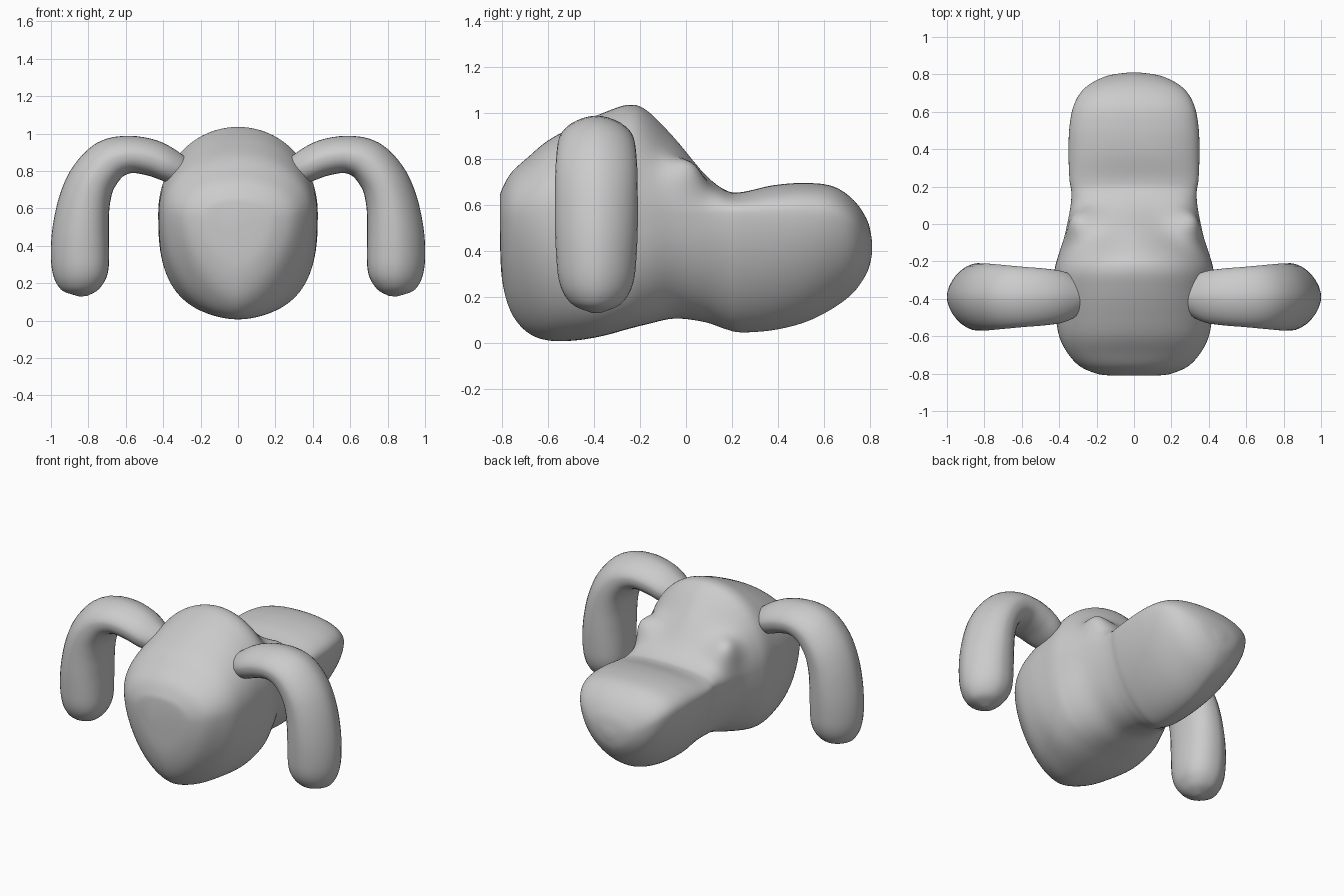
import bpy, bmesh, math
from mathutils import Vector

if "Cube" in bpy.data.objects:
    bpy.data.objects.remove(bpy.data.objects["Cube"])


def smooth_rows(rows, steps):
    """Catmull-Rom interpolation of tuples of numbers."""
    out = []
    for i in range(len(rows) - 1):
        a, b = rows[max(i - 1, 0)], rows[i]
        c, d = rows[i + 1], rows[min(i + 2, len(rows) - 1)]
        for s in range(steps):
            t = s / steps
            out.append([0.5 * (2 * q + (r - p) * t + (2 * p - 5 * q + 4 * r - u) * t * t
                               + (3 * q - p - 3 * r + u) * t ** 3)
                        for p, q, r, u in zip(a, b, c, d)])
    out.append(list(rows[-1]))
    return out


def spow(v, n):
    return math.copysign(abs(v) ** (2 / n), v)


def loft(name, rings):
    bm = bmesh.new()
    loops = [[bm.verts.new(p) for p in ring] for ring in rings]
    n = len(loops[0])
    for a, b in zip(loops, loops[1:]):
        for k in range(n):
            bm.faces.new((a[k], a[(k + 1) % n], b[(k + 1) % n], b[k]))
    bm.faces.new(loops[0])
    bm.faces.new(loops[-1])
    bmesh.ops.recalc_face_normals(bm, faces=bm.faces)
    me = bpy.data.meshes.new(name)
    bm.to_mesh(me)
    bm.free()
    for p in me.polygons:
        p.use_smooth = True
    ob = bpy.data.objects.new(name, me)
    bpy.context.collection.objects.link(ob)
    return ob


def eye_bump(x, y, z):
    """Raise a soft eye bulge on each side of the forehead."""
    s = 1 if x >= 0 else -1
    d2 = (Vector((x, y, z)) - Vector((s * .27, -.02, .70))).length_squared
    k = .085 * math.exp(-d2 / .010)
    return (x + s * .5 * k, y + .4 * k, z + .75 * k)


# Head and snout: y, top, bottom, half width, widest height, lower and upper roundness
head = [
    (-.81, .64, .45, .13, .55, 1.8, 2.1),
    (-.80, .67, .27, .20, .55, 1.7, 2.1),
    (-.76, .74, .13, .29, .56, 1.65, 2.1),
    (-.69, .805, .045, .355, .57, 1.75, 2.1),
    (-.60, .88, .01, .40, .57, 2.0, 2.1),
    (-.48, .945, .01, .42, .57, 2.3, 2.1),
    (-.36, 1.0, .03, .425, .57, 2.7, 2.1),
    (-.25, 1.035, .06, .425, .57, 2.7, 2.05),
    (-.17, 1.01, .08, .405, .57, 2.5, 1.9),
    (-.05, .89, .105, .365, .56, 2.1, 1.65),
    (.08, .735, .09, .34, .56, 1.9, 1.85),
    (.17, .665, .06, .335, .56, 1.75, 2.4),
    (.24, .655, .045, .345, .56, 1.7, 2.5),
    (.38, .685, .055, .35, .56, 1.7, 2.4),
    (.52, .695, .09, .345, .56, 1.7, 2.4),
    (.64, .68, .15, .32, .55, 1.7, 2.3),
    (.73, .62, .22, .26, .51, 1.75, 2.2),
    (.79, .53, .31, .15, .45, 1.8, 2.1),
    (.81, .44, .39, .03, .42, 2.0, 2.0),
]
rings = []
for y, top, bot, w, mid, low, up in smooth_rows(head, 6):
    ring = []
    for k in range(96):
        a = 2 * math.pi * k / 96
        n, h = (up, top - mid) if math.sin(a) >= 0 else (low, mid - bot)
        ring.append(eye_bump(w * spow(math.cos(a), n), y, mid + h * spow(math.sin(a), n)))
    rings.append(ring)
loft("head_and_snout", rings)

# Drooping ear: x, z, half thickness, half depth
ear = [
    (.24, .76, .065, .06),
    (.36, .825, .088, .13),
    (.46, .87, .097, .15),
    (.58, .888, .100, .16),
    (.69, .855, .115, .17),
    (.775, .76, .125, .178),
    (.82, .64, .137, .18),
    (.84, .50, .15, .18),
    (.845, .38, .156, .175),
    (.843, .28, .152, .165),
    (.838, .21, .132, .14),
    (.832, .16, .09, .095),
    (.83, .13, .02, .02),
]
path = smooth_rows(ear, 4)
rings = []
for i, (x, z, r, d) in enumerate(path):
    a, b = path[max(i - 1, 0)], path[min(i + 1, len(path) - 1)]
    t = Vector((b[0] - a[0], b[1] - a[1])).normalized()
    ring = []
    for k in range(32):
        ang = 2 * math.pi * k / 32
        # outer side tapers to a soft ridge, inner side is fuller
        n = 1.75 if math.cos(ang) > 0 else 2.4
        u = r * spow(math.cos(ang), n)
        ring.append((x - t.y * u, -.39 + d * spow(math.sin(ang), n), z + t.x * u))
    rings.append(ring)
ob = loft("ear", rings)
ob.modifiers.new("Mirror", 'MIRROR').use_axis[0] = True
